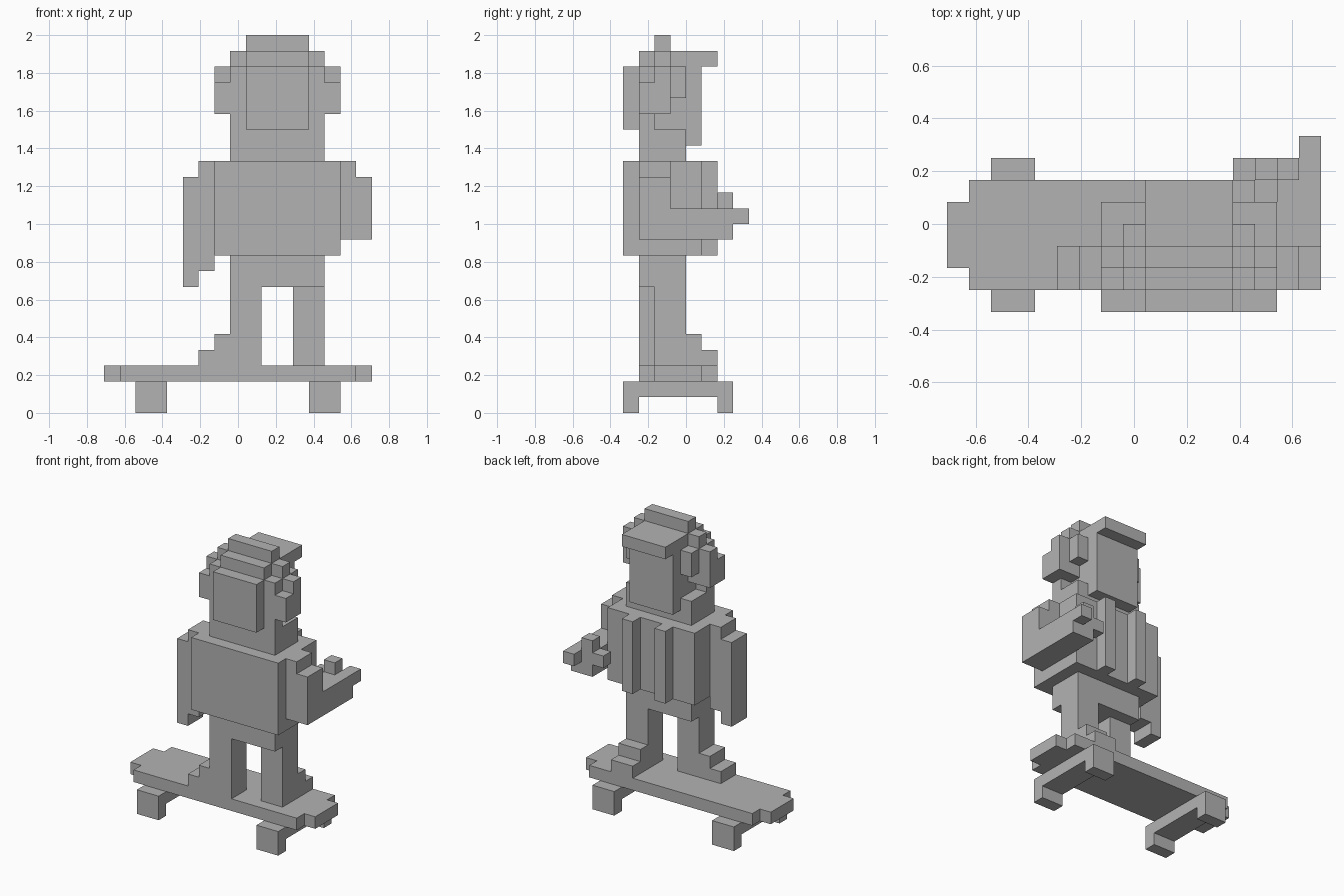
import bpy
import bmesh
from mathutils import Vector

UNIT = 1 / 12                       # edge of one block
ORIGIN = Vector((8.5, 4, 0))        # block coordinates of the world origin
FIGURE_AXIS = 11                    # mirror line of the figure, in blocks
BOARD_AXIS = 8.5                    # mirror line of the board, in blocks

cube = bpy.data.objects.get("Cube")
if cube:
    bpy.data.objects.remove(cube, do_unlink=True)

grey = bpy.data.materials.new("plain_grey")
grey.use_nodes = True
grey.diffuse_color = (0.45, 0.45, 0.45, 1)
shader = next(n for n in grey.node_tree.nodes if n.type == 'BSDF_PRINCIPLED')
shader.inputs["Base Color"].default_value = grey.diffuse_color

owner = {}                          # block cell -> part name


def fill(part, x, y, z, mirror=None):
    """Fill a box of blocks, optionally with its copy across a line in x."""
    spans = [x]
    if mirror is not None:
        spans.append((round(2 * mirror - x[1]), round(2 * mirror - x[0])))
    for low, high in spans:
        for i in range(low, high):
            for j in range(*y):
                for k in range(*z):
                    owner.setdefault((i, j, k), part)


def build(part):
    """Make one mesh from the exposed sides of a part's blocks."""
    bm = bmesh.new()
    corners = {}

    def corner(p):
        key = tuple(round(c) for c in p)
        if key not in corners:
            corners[key] = bm.verts.new((Vector(key) - ORIGIN) * UNIT)
        return corners[key]

    for cell in [c for c, name in owner.items() if name == part]:
        middle = Vector(cell) + Vector((0.5, 0.5, 0.5))
        for axis in range(3):
            for sign in (-1, 1):
                normal = Vector((0, 0, 0))
                normal[axis] = sign
                if tuple(int(c + n) for c, n in zip(cell, normal)) in owner:
                    continue
                u = Vector((0, 0, 0))
                u[(axis + 1) % 3] = 0.5
                v = normal.cross(u)
                centre = middle + normal / 2
                bm.faces.new([corner(centre + a * u + b * v) for a, b in
                              ((-1, -1), (1, -1), (1, 1), (-1, 1))])
    # Merge the coplanar block sides into large flat faces
    bmesh.ops.dissolve_limit(bm, angle_limit=0.01, verts=bm.verts[:], edges=bm.edges[:])
    mesh = bpy.data.meshes.new(part)
    bm.to_mesh(mesh)
    bm.free()
    mesh.materials.append(grey)
    bpy.context.collection.objects.link(bpy.data.objects.new(part, mesh))


# Skateboard with clipped ends, axles and wheels
fill("board_deck", x=(1, 16), y=(1, 6), z=(2, 3))
fill("board_deck", x=(0, 17), y=(2, 5), z=(2, 3))
fill("axles", x=(2, 4), y=(1, 6), z=(1, 2), mirror=BOARD_AXIS)
for side in (0, 6):
    fill("wheels", x=(2, 4), y=(side, side + 1), z=(0, 2), mirror=BOARD_AXIS)

# Hips and legs, one foot turned along the board and one across it
fill("hips", x=(8, 14), y=(1, 4), z=(8, 10))
fill("right_leg", x=(8, 10), y=(1, 3), z=(3, 8))
fill("left_leg", x=(12, 14), y=(2, 4), z=(3, 8))
for step in range(2):
    fill("right_foot", x=(7 - step, 8 - step), y=(1, 3), z=(3, 5 - step))
    fill("left_foot", x=(12, 14), y=(4 + step, 5 + step), z=(3, 5 - step))

# Jacket with two raised front strips
fill("jacket", x=(7, 15), y=(0, 5), z=(10, 16))
fill("jacket_strips", x=(9, 10), y=(5, 6), z=(10, 16), mirror=FIGURE_AXIS)

# Hanging arm
fill("right_arm", x=(6, 7), y=(1, 3), z=(9, 16))
fill("right_arm", x=(5, 6), y=(1, 3), z=(8, 15))

# Bent arm with an open hand
fill("left_arm", x=(15, 16), y=(1, 3), z=(11, 16))
fill("left_arm", x=(16, 17), y=(1, 3), z=(11, 15))
fill("left_arm", x=(15, 17), y=(3, 6), z=(11, 13))
fill("left_hand", x=(15, 17), y=(6, 7), z=(11, 13))
fill("left_hand", x=(15, 16), y=(6, 7), z=(13, 14))
fill("left_hand", x=(14, 15), y=(6, 7), z=(12, 13))
fill("left_hand", x=(16, 17), y=(7, 8), z=(12, 13))

# Neck, head and face
fill("neck", x=(8, 14), y=(1, 4), z=(16, 18))
fill("neck", x=(8, 14), y=(1, 2), z=(18, 19))
fill("head", x=(9, 13), y=(1, 4), z=(18, 22))
fill("face", x=(9, 13), y=(4, 5), z=(17, 22))

# Hair, stepped to a rounded shape
fill("hair", x=(9, 13), y=(0, 1), z=(18, 22))
fill("hair", x=(8, 9), y=(1, 3), z=(19, 22), mirror=FIGURE_AXIS)
fill("hair", x=(8, 9), y=(3, 4), z=(20, 22), mirror=FIGURE_AXIS)
fill("hair", x=(7, 8), y=(1, 3), z=(19, 21), mirror=FIGURE_AXIS)
fill("hair", x=(7, 8), y=(2, 3), z=(21, 22), mirror=FIGURE_AXIS)
fill("hair", x=(8, 14), y=(2, 3), z=(22, 23))
fill("hair", x=(9, 13), y=(1, 2), z=(22, 23))
fill("hair", x=(9, 13), y=(2, 3), z=(23, 24))
fill("fringe", x=(9, 13), y=(3, 6), z=(22, 23))

for part_name in dict.fromkeys(owner.values()):
    build(part_name)
